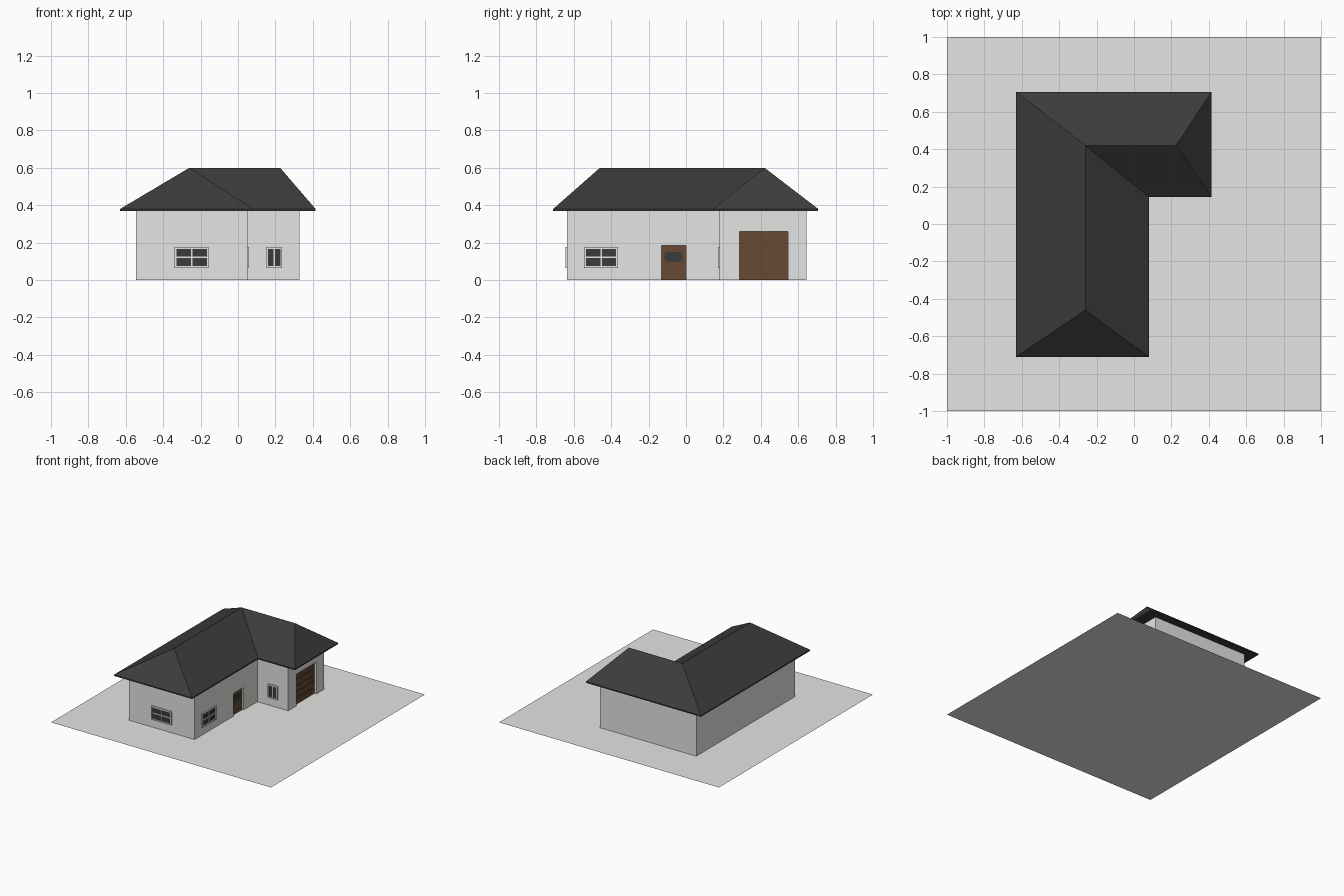
import bpy, bmesh
from mathutils import Matrix, Vector

if "Cube" in bpy.data.objects:
    bpy.data.objects.remove(bpy.data.objects["Cube"])


def material(name, rgb):
    m = bpy.data.materials.new(name)
    m.diffuse_color = (*rgb, 1)
    m.use_nodes = True
    m.node_tree.nodes["Principled BSDF"].inputs["Base Color"].default_value = m.diffuse_color
    return m


PLASTER = material("pale_grey", (0.78, 0.78, 0.77))
SLATE = material("dark_slate", (0.045, 0.045, 0.045))
WOOD = material("brown_wood", (0.135, 0.066, 0.034))
GLASS = material("dark_glass", (0.042, 0.044, 0.046))


def finish(name, bm, mat):
    bmesh.ops.recalc_face_normals(bm, faces=bm.faces)
    me = bpy.data.meshes.new(name)
    bm.to_mesh(me)
    bm.free()
    me.materials.append(mat)
    ob = bpy.data.objects.new(name, me)
    bpy.context.collection.objects.link(ob)
    return ob


def add_box(bm, lo, hi):
    lo, hi = Vector(lo), Vector(hi)
    mat = Matrix.Translation((lo + hi) / 2) @ Matrix.Diagonal((*(hi - lo), 1))
    return bmesh.ops.create_cube(bm, size=1, matrix=mat)["verts"]


def boxes(name, spans, mat):
    bm = bmesh.new()
    for lo, hi in spans:
        add_box(bm, lo, hi)
    return finish(name, bm, mat)


# ground slab, a flat sheet
bm = bmesh.new()
bmesh.ops.create_grid(bm, x_segments=1, y_segments=1, size=1)
finish("yard", bm, PLASTER)

# L-shaped walls
X0, X1, X2 = -0.545, 0.05, 0.33
Y0, Y1, Y2 = -0.635, 0.18, 0.645
EAVE = 0.375
bm = bmesh.new()
plan = [(X0, Y0), (X1, Y0), (X1, Y1), (X2, Y1), (X2, Y2), (X0, Y2)]
base = bm.faces.new([bm.verts.new((x, y, 0)) for x, y in plan])
up = bmesh.ops.extrude_face_region(bm, geom=[base], use_keep_orig=True)
bmesh.ops.translate(bm, vec=(0, 0, EAVE),
                    verts=[v for v in up["geom"] if isinstance(v, bmesh.types.BMVert)])
walls = finish("walls", bm, PLASTER)

# recesses for front door and garage door
DEPTH = 0.025
cutter = boxes("door_cutter", [
    ((X1 - DEPTH, -0.13, -0.1), (X1 + 0.1, 0.0, 0.185)),
    ((X2 - DEPTH, 0.285, -0.1), (X2 + 0.1, 0.545, 0.26))], PLASTER)
cutter.hide_render = True
mod = walls.modifiers.new("recesses", 'BOOLEAN')
mod.operation, mod.solver, mod.object = 'DIFFERENCE', 'EXACT', cutter
bpy.context.view_layer.objects.active = walls
bpy.ops.object.modifier_apply(modifier=mod.name)
bpy.data.objects.remove(cutter)

# hipped roof with overhang, thin fascia and flat soffit
bm = bmesh.new()
eaves = [(-0.63, -0.71), (0.08, -0.71), (0.08, 0.145),
         (0.415, 0.145), (0.415, 0.707), (-0.63, 0.707)]
low = [bm.verts.new((x, y, 0.37)) for x, y in eaves]
top = [bm.verts.new((x, y, 0.38)) for x, y in eaves]
r1, r2, r3 = [bm.verts.new((x, y, 0.6)) for x, y in
              [(-0.26, -0.46), (-0.26, 0.42), (0.225, 0.42)]]
a, b, c, d, e, f = top
for loop in [(a, b, r1), (b, c, r2, r1), (c, d, r3, r2), (d, e, r3),
             (e, f, r2, r3), (f, a, r1, r2), low]:
    bm.faces.new(loop)
for i in range(6):
    j = (i + 1) % 6
    bm.faces.new((low[i], low[j], top[j], top[i]))
finish("roof", bm, SLATE)


# windows: framed grid of panes, on a front (-y) or right (+x) wall
def window(name, side, wall, u0, u1, rows, z0=0.065, z1=0.177, cols=2):
    def span(ua, ub, za, zb, out):
        if side == "front":
            return (ua, wall - out, za), (ub, wall + 0.004, zb)
        return (wall - 0.004, ua, za), (wall + out, ub, zb)

    w, bar = 0.01, 0.008
    frame = [span(u0, u1, z0, z0 + w, 0.01), span(u0, u1, z1 - w, z1, 0.01),
             span(u0, u0 + w, z0 + w, z1 - w, 0.01),
             span(u1 - w, u1, z0 + w, z1 - w, 0.01)]
    for i in range(1, cols):
        u = u0 + (u1 - u0) * i / cols
        frame.append(span(u - bar / 2, u + bar / 2, z0 + w, z1 - w, 0.007))
    for i in range(1, rows):
        z = z0 + (z1 - z0) * i / rows
        frame.append(span(u0 + w, u1 - w, z - bar / 2, z + bar / 2, 0.0065))
    boxes(name + "_frame", frame, PLASTER)
    boxes(name + "_glass", [span(u0 + w, u1 - w, z0 + w, z1 - w, 0.003)], GLASS)


window("front_window", "front", Y0, -0.34, -0.157, 2)
window("wing_window", "front", Y1, 0.15, 0.236, 1)
window("side_window", "right", X1, -0.545, -0.363, 2)

# front door with a rounded glass light
xd = X1 - DEPTH
boxes("front_door", [((xd - 0.005, -0.13, 0), (xd + 0.012, 0.0, 0.185))], WOOD)
bm = bmesh.new()
add_box(bm, (xd + 0.01, -0.115, 0.097), (xd + 0.016, -0.018, 0.15))
corners = [ed for ed in bm.edges
           if abs(ed.verts[0].co.x - ed.verts[1].co.x) > 0.001]
bmesh.ops.bevel(bm, geom=corners, offset=0.018, segments=3, profile=0.5, affect='EDGES')
finish("door_glass", bm, GLASS)

# garage door: backing sheet and horizontal slats
xg, n = X2 - DEPTH, 5
step = 0.26 / n
slats = [((xg - 0.005, 0.285, 0), (xg + 0.004, 0.545, 0.26))]
for i in range(n):
    slats.append(((xg, 0.287, i * step + 0.003),
                  (xg + 0.012, 0.543, (i + 1) * step - 0.003)))
boxes("garage_door", slats, WOOD)
